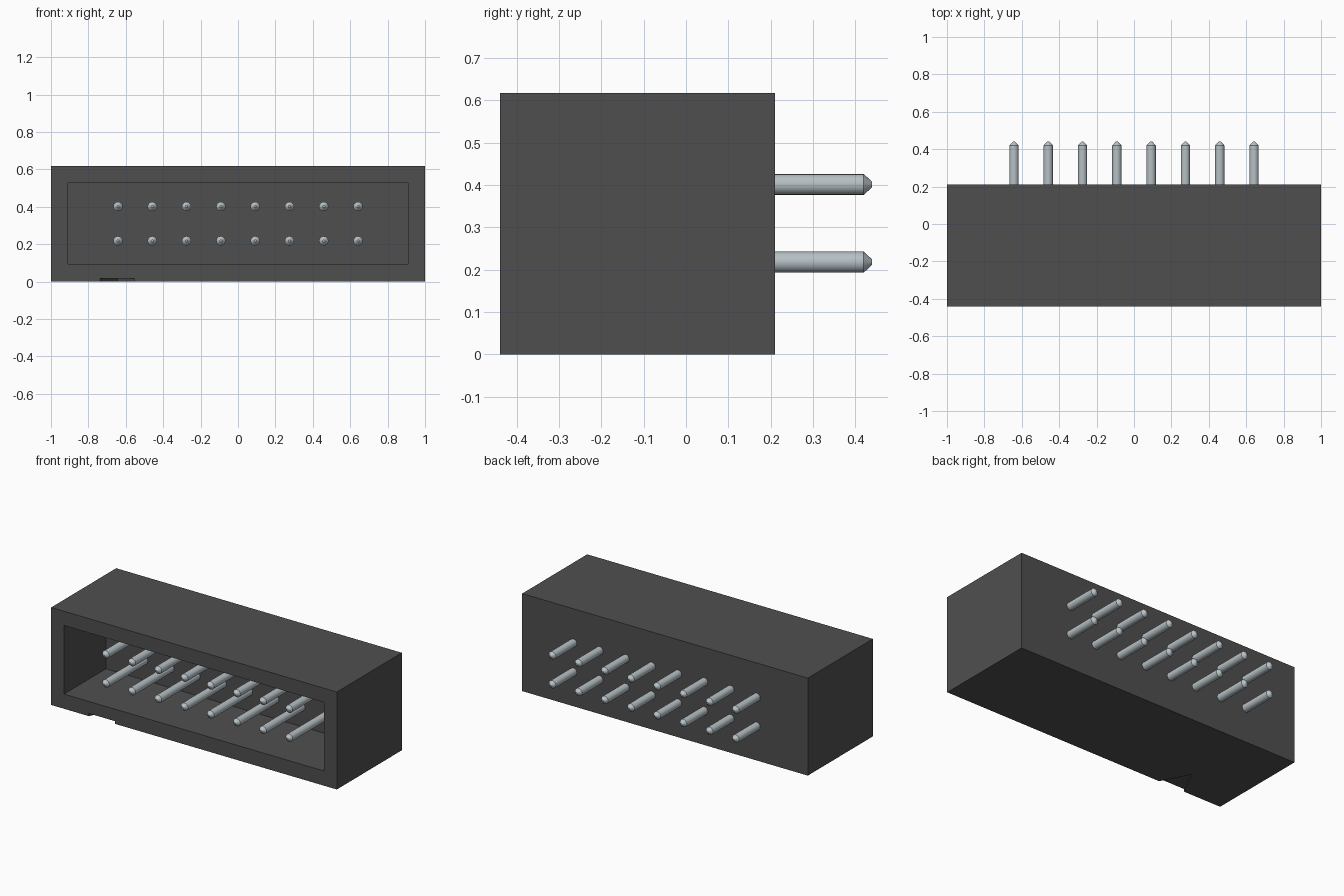
import bpy, bmesh, math
from mathutils import Matrix, Vector

cube = bpy.data.objects.get("Cube")
if cube:
    bpy.data.objects.remove(cube, do_unlink=True)


def material(name, rgb, metallic=0.0):
    m = bpy.data.materials.new(name)
    m.use_nodes = True
    m.diffuse_color = (*rgb, 1)
    m.node_tree.nodes["Principled BSDF"].inputs["Base Color"].default_value = (*rgb, 1)
    return m


def make_object(name, bm, mat=None):
    bmesh.ops.recalc_face_normals(bm, faces=bm.faces)
    me = bpy.data.meshes.new(name)
    bm.to_mesh(me)
    bm.free()
    ob = bpy.data.objects.new(name, me)
    bpy.context.collection.objects.link(ob)
    if mat:
        me.materials.append(mat)
    return ob


def add_box(bm, lo, hi):
    lo, hi = Vector(lo), Vector(hi)
    bmesh.ops.create_cube(bm, size=1, matrix=Matrix.Translation((lo + hi) / 2)
                          @ Matrix.Diagonal((*(hi - lo), 1)))


def cut(target, cutter):
    cutter.hide_render = True
    mod = target.modifiers.new("cut", 'BOOLEAN')
    mod.operation = 'DIFFERENCE'
    mod.solver = 'EXACT'
    mod.object = cutter
    bpy.context.view_layer.objects.active = target
    bpy.ops.object.modifier_apply(modifier=mod.name)
    bpy.data.objects.remove(cutter, do_unlink=True)


plastic = material("dark grey plastic", (0.078, 0.078, 0.078))
metal = material("pale steel", (0.47, 0.53, 0.56))

FRONT, BACK, HEIGHT = -0.44, 0.21, 0.617

# Housing block
bm = bmesh.new()
add_box(bm, (-1, FRONT, 0), (1, BACK, HEIGHT))
housing = make_object("housing", bm, plastic)

# Socket opening in the front
bm = bmesh.new()
add_box(bm, (-0.91, FRONT - 0.1, 0.093), (0.91, -0.02, 0.527))
cut(housing, make_object("socket_cutter", bm))

# Triangular first-pin marker recessed in the underside, open at the front
bm = bmesh.new()
half, slope = 0.092, 0.092 / 0.175
base_y = FRONT - 0.05
base_half = half + 0.05 * slope
tri = [(-0.645 - base_half, base_y), (-0.645 + base_half, base_y), (-0.645, -0.265)]
face = bm.faces.new([bm.verts.new((x, y, -0.05)) for x, y in tri])
top = bmesh.ops.extrude_face_region(bm, geom=[face])["geom"]
bmesh.ops.translate(bm, vec=(0, 0, 0.067),
                    verts=[v for v in top if isinstance(v, bmesh.types.BMVert)])
cut(housing, make_object("marker_cutter", bm))

# Pins: round rods with chamfered ends, running through the back wall
PROFILE = [(-0.425, 0.006), (-0.405, 0.025), (0.42, 0.025), (0.44, 0.006)]
SIDES, PITCH = 16, 0.1834
bm = bmesh.new()
for row in range(2):
    for col in range(8):
        cx, cz = (col - 3.5) * PITCH, 0.218 + row * PITCH
        rings = [[bm.verts.new((cx + r * math.cos(a), y, cz + r * math.sin(a)))
                  for a in (2 * math.pi * i / SIDES for i in range(SIDES))]
                 for y, r in PROFILE]
        for r0, r1 in zip(rings, rings[1:]):
            for i in range(SIDES):
                j = (i + 1) % SIDES
                bm.faces.new((r0[i], r0[j], r1[j], r1[i]))
        bm.faces.new(rings[0])
        bm.faces.new(rings[-1])
pins = make_object("pins", bm, metal)
bpy.ops.object.select_all(action='DESELECT')
pins.select_set(True)
bpy.context.view_layer.objects.active = pins
bpy.ops.object.shade_smooth_by_angle(angle=math.radians(30))
